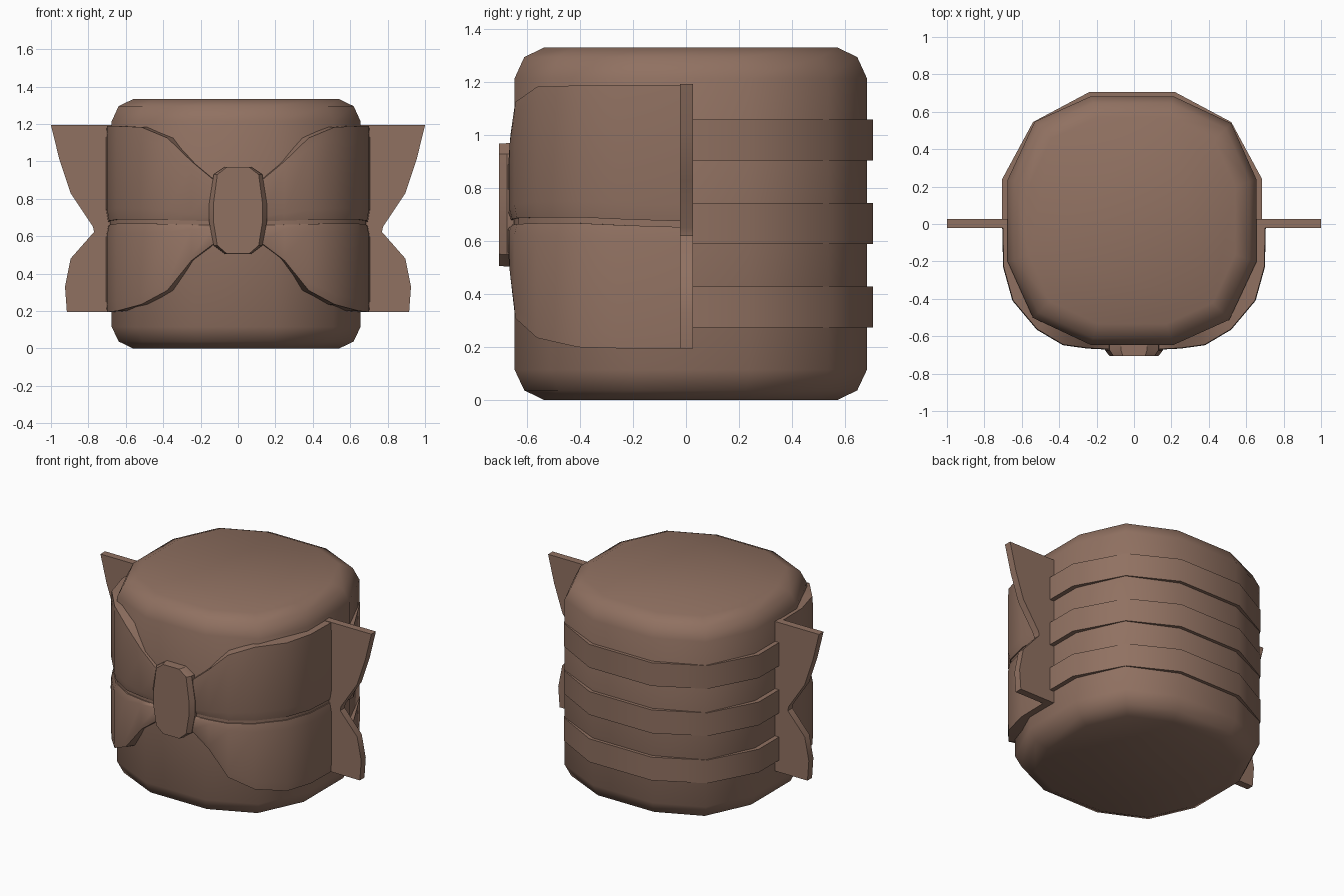
import bpy, bmesh, math

if "Cube" in bpy.data.objects:
    bpy.data.objects.remove(bpy.data.objects["Cube"])

brown = bpy.data.materials.new("warm_brown")
brown.diffuse_color = (0.28, 0.165, 0.12, 1)
brown.use_nodes = True
brown.node_tree.nodes["Principled BSDF"].inputs["Base Color"].default_value = brown.diffuse_color


def loft(name, rings, angle=45):
    """Join closed rings of points into one capped solid."""
    bm = bmesh.new()
    vs = [[bm.verts.new(p) for p in r] for r in rings]
    n = len(rings[0])
    for a, b in zip(vs, vs[1:]):
        for i in range(n):
            j = (i + 1) % n
            bm.faces.new((a[i], a[j], b[j], b[i]))
    bm.faces.new(vs[0])
    bm.faces.new(vs[-1])
    bmesh.ops.recalc_face_normals(bm, faces=bm.faces)
    me = bpy.data.meshes.new(name)
    bm.to_mesh(me)
    bm.free()
    me.materials.append(brown)
    ob = bpy.data.objects.new(name, me)
    bpy.context.collection.objects.link(ob)
    bpy.ops.object.select_all(action='DESELECT')
    ob.select_set(True)
    bpy.context.view_layer.objects.active = ob
    bpy.ops.object.shade_smooth_by_angle(angle=math.radians(angle))
    return ob


# Twelve-sided rounded body
quarter = [(0.665, -0.22), (0.665, 0.22), (0.53, 0.52)]
outline = []
for k in range(4):
    c, s = round(math.cos(k * math.pi / 2)), round(math.sin(k * math.pi / 2))
    outline += [(c * x - s * y, s * x + c * y) for x, y in quarter]
profile = [(0.83, 0), (0.945, 0.037), (1, 0.115), (1, 1.215), (0.945, 1.295), (0.83, 1.332)]
loft("body", [[(x * f - 0.01, y * f + 0.018, z) for x, y in outline] for f, z in profile])

# Three raised bands around the back
path = [(0.685, 0), (0.685, 0.24), (0.52, 0.545), (0.22, 0.705),
        (-0.24, 0.705), (-0.54, 0.545), (-0.705, 0.24), (-0.705, 0)]
for i, z in enumerate((0.275, 0.59, 0.905)):
    h = 0.155
    loft(f"back_band_{i + 1}", [[(x, y, z), (x, y, z + h), (x * 0.92, y * 0.92, z + h),
                                 (x * 0.92, y * 0.92, z)] for x, y in path])

# Ribbon loops wrapped over the front: x, y, bottom, crease, top
half = [(0.0, -0.672, 0.60, 0.665, 0.86), (0.13, -0.672, 0.56, 0.67, 0.90),
        (0.25, -0.666, 0.47, 0.673, 1.00), (0.38, -0.648, 0.31, 0.677, 1.125),
        (0.52, -0.565, 0.235, 0.68, 1.183), (0.65, -0.41, 0.20, 0.68, 1.188),
        (0.70, -0.23, 0.195, 0.672, 1.19), (0.705, 0.0, 0.195, 0.665, 1.19)]
cols = [(-x, y, b, m, t) for x, y, b, m, t in reversed(half[1:])] + half


def section(x, y, lo, hi, sunk_lo, sunk_hi):
    """One cross-section of a loop with softly rolled edges."""
    e = 0.12 * (hi - lo)
    pts = [(0.86, lo), (sunk_lo, lo), (1, lo + e), (1, hi - e), (sunk_hi, hi), (0.86, hi)]
    return [(x * f, y * f, z) for f, z in pts]


loft("upper_ribbon", [section(x, y, m + 0.01, t, 0.985, 0.995) for x, y, b, m, t in cols])
loft("lower_ribbon", [section(x, y, b, m - 0.012, 0.995, 0.985) for x, y, b, m, t in cols])
# Sunken strip closing the crease between the loops
loft("ribbon_crease", [[(x * f, y * f, m + d) for f, d in
                        ((0.86, -0.03), (0.975, -0.03), (0.975, 0.03), (0.86, 0.03))]
                       for x, y, b, m, t in cols])

# Knot in the middle of the bow
knot = [(0.07, 0.505), (0.13, 0.55), (0.155, 0.68), (0.155, 0.77), (0.13, 0.93), (0.07, 0.97)]
knot += [(-x, z) for x, z in reversed(knot)]
loft("bow_knot", [[(x, -0.60, z) for x, z in knot], [(x, -0.675, z) for x, z in knot],
                  [(x * 0.85, -0.705, 0.738 + (z - 0.738) * 0.995) for x, z in knot]], 20)

# Flat ribbon ends standing out at the sides
fin = [(0.62, 0.195), (0.915, 0.195), (0.925, 0.33), (0.895, 0.48), (0.77, 0.622),
       (0.775, 0.65), (0.895, 0.83), (0.955, 1.01), (1.0, 1.193), (0.62, 1.193)]
for side, s in (("right", 1), ("left", -1)):
    loft(f"{side}_ribbon_end", [[(s * x, y, z) for x, z in fin] for y in (-0.022, 0.026)])
